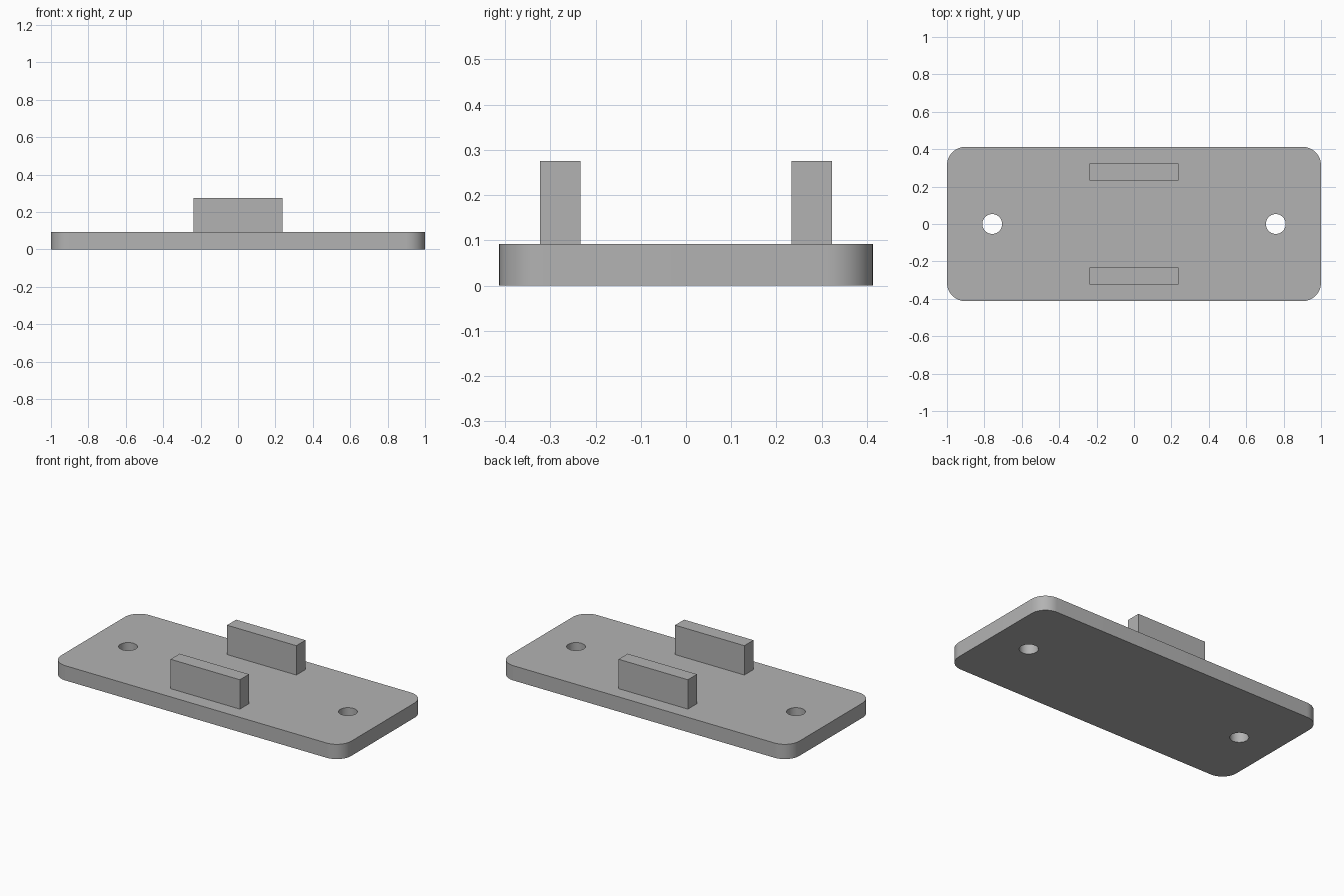
import bpy
import bmesh
from math import radians

if "Cube" in bpy.data.objects:
    bpy.data.objects.remove(bpy.data.objects["Cube"], do_unlink=True)

grey = bpy.data.materials.new("mid grey")
grey.use_nodes = True
grey.diffuse_color = (0.45, 0.45, 0.45, 1)
grey.node_tree.nodes["Principled BSDF"].inputs["Base Color"].default_value = (0.45, 0.45, 0.45, 1)

PLATE_TOP = 0.092


def box(name, size, centre):
    bpy.ops.mesh.primitive_cube_add(size=1, location=centre)
    obj = bpy.context.object
    obj.name = name
    obj.scale = size
    bpy.ops.object.transform_apply(location=False, rotation=False, scale=True)
    obj.data.materials.append(grey)
    return obj


# Base plate with rounded vertical corners
plate = box("base_plate", (2, 0.826, PLATE_TOP), (0, 0, PLATE_TOP / 2))
bm = bmesh.new()
bm.from_mesh(plate.data)
corners = [e for e in bm.edges if abs(e.verts[0].co.z - e.verts[1].co.z) > 0.01]
bmesh.ops.bevel(bm, geom=corners, offset=0.1, segments=12, profile=0.5, affect='EDGES')
bm.to_mesh(plate.data)
bm.free()

# Screw holes through both ends
for side in (-1, 1):
    bpy.ops.mesh.primitive_cylinder_add(vertices=48, radius=0.053, depth=0.4,
                                        location=(side * 0.758, 0, 0))
    cutter = bpy.context.object
    cutter.name = "hole_cutter"
    cutter.hide_render = True
    cutter.data.materials.append(grey)
    cut = plate.modifiers.new("screw_hole", 'BOOLEAN')
    cut.operation = 'DIFFERENCE'
    cut.solver = 'EXACT'
    cut.object = cutter
    bpy.context.view_layer.objects.active = plate
    bpy.ops.object.modifier_apply(modifier=cut.name)
    bpy.data.objects.remove(cutter, do_unlink=True)

bpy.ops.object.select_all(action='DESELECT')
plate.select_set(True)
bpy.context.view_layer.objects.active = plate
bpy.ops.object.shade_smooth_by_angle(angle=radians(30))

# Upright tabs along the front and back edges
TAB_HEIGHT = 0.183
for name, side in (("front_tab", -1), ("back_tab", 1)):
    box(name, (0.478, 0.09, TAB_HEIGHT), (0, side * 0.278, PLATE_TOP + TAB_HEIGHT / 2))
